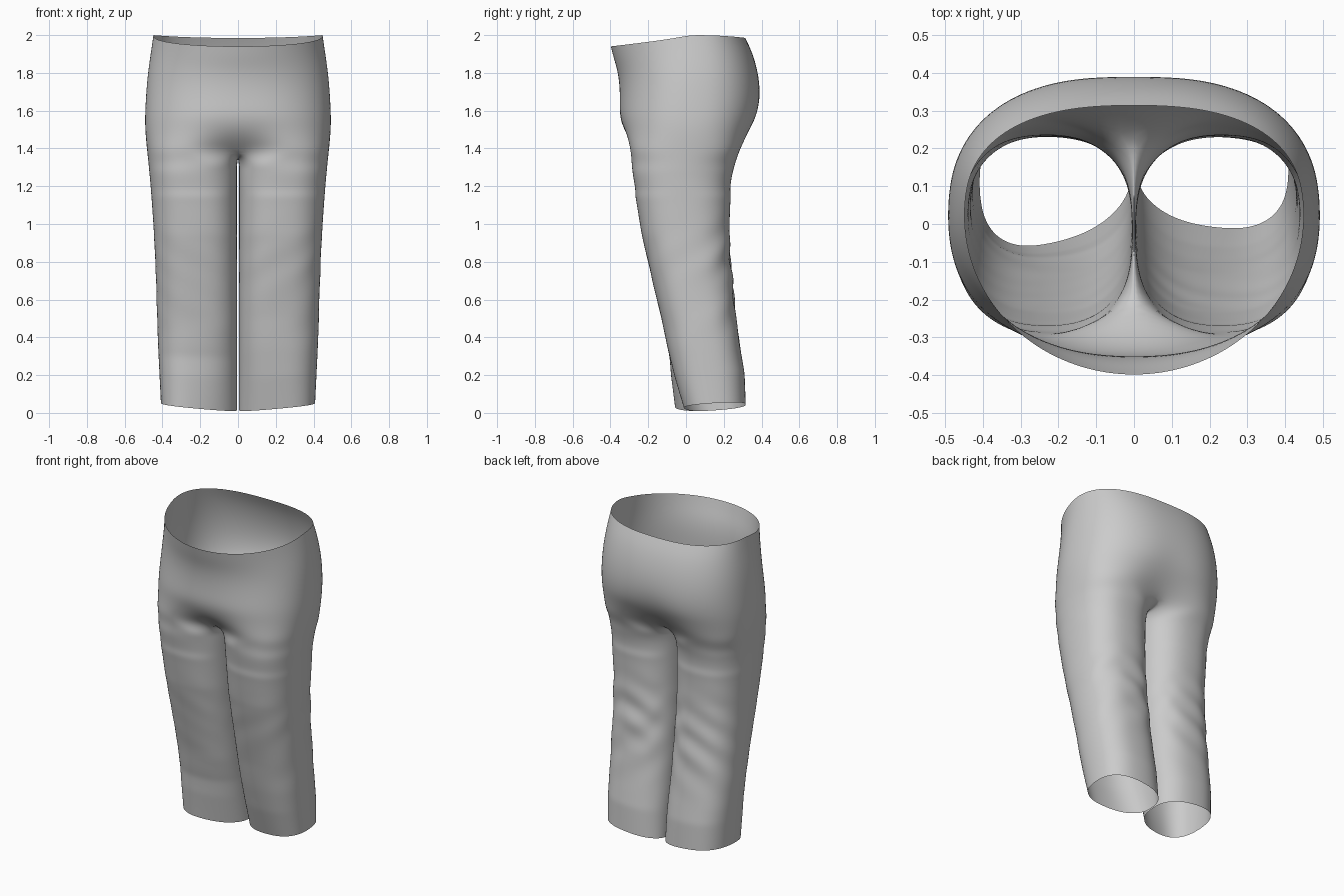
import bpy, bmesh
from math import sin, cos, pi, exp, radians

if "Cube" in bpy.data.objects:
    bpy.data.objects.remove(bpy.data.objects["Cube"])

H = 18   # segments over half of the hip ring
C = 6    # segments across the crotch


def power(v, n):
    return (1 if v >= 0 else -1) * abs(v) ** (2 / n)


def sample(rows, z):
    # linear lookup in a table sorted by falling height
    for a, b in zip(rows, rows[1:]):
        if z >= b[0]:
            k = (a[0] - z) / (a[0] - b[0])
            return [p + (q - p) * k for p, q in zip(a[1:], b[1:])]
    return list(rows[-1][1:])


# hips: height, half width, front y, back y, front dent, back dent, front and back squareness
HIPS = [(2.00, .450, -.400, .315, 0, 0, 2.0, 2.5),
        (1.93, .460, -.385, .348, 0, 0, 2.0, 2.5),
        (1.85, .472, -.364, .373, 0, 0, 2.05, 2.5),
        (1.76, .483, -.353, .390, 0, 0, 2.1, 2.5),
        (1.66, .490, -.351, .396, 0, .01, 2.2, 2.5),
        (1.57, .494, -.353, .384, 0, .04, 2.3, 2.5),
        (1.50, .493, -.345, .362, .04, .09, 2.45, 2.6),
        (1.44, .488, -.338, .338, .16, .18, 2.65, 2.7),
        (1.385, .482, -.330, .312, .34, .28, 2.8, 2.8)]

# legs: height, outer x, front y, back y
LEGS = [(1.32, .477, -.304, .272), (1.24, .468, -.288, .248),
        (1.10, .457, -.262, .236), (.95, .447, -.238, .232),
        (.80, .440, -.203, .238), (.65, .434, -.168, .252),
        (.50, .430, -.132, .267), (.35, .425, -.100, .288),
        (.20, .418, -.062, .312), (.03, .410, -.008, .318)]

bm = bmesh.new()


def hip_ring(row):
    z, w, yf, yb, df, db, nf, nb = row
    fade = max(0, (z - 1.6) / .4)
    ring = []
    for i in range(2 * H):
        t = -pi / 2 + pi * i / H
        s = sin(t)
        reach, d, n = (yf, df, nf) if s < 0 else (yb, db, nb)
        x = w * power(cos(t), n)
        y = .02 + abs(power(s, n)) * (reach - .02) * (1 - d * exp(-(x / .12) ** 2))
        dip = .06 * max(0, -s) ** .8 + .015 * max(0, s) ** 2
        ring.append(bm.verts.new((x, y, z - dip * fade)))
    return ring


def folds(z, t, side):
    # gathered diagonal folds, strongest behind the knee
    behind = max(0, sin(t))
    v = abs(t - pi / 2 + .25 * side)
    a = exp(-((z - .78) / .17) ** 2) * sin(34 * z + 5 * v + side)
    b = exp(-((z - .62) / .20) ** 2) * sin(27 * z - 4.5 * t + 2 * side)
    calm = .3 if cos(t) < -.7 else 1
    return 1 + .032 * (.2 + .8 * behind) * (a + .8 * b) * calm


def leg_ring(z, side):
    xo, yf, yb = sample(LEGS, z)
    low = max(0, 1 - z / .45)
    shear = .022
    if side < 0:                       # this hem hangs further forward
        yf -= .045 * max(0, 1 - z / .30)
        shear = .04
    xc, a = (xo + .002) / 2, (xo - .002) / 2
    yc, b = (yf + yb) / 2, (yb - yf) / 2
    ring = []
    for j in range(H + C):
        if j <= H:
            t = radians(-140 + 280 * j / H)
        else:
            t = radians(140 + 80 * (j - H) / C)
        k = folds(z, t, side)
        cx, sy = power(cos(t), 2.45), power(sin(t), 2.45)
        x = max(.004, xc + a * cx * k)
        y = yc + b * sy * k - low * shear * cx * (1 - sy) / 1.5
        tilt = max(-1, min(1, .8 * cx + .5 * sy))
        ring.append(bm.verts.new((side * x, y, z + low * .025 * tilt)))
    return ring


def bridge(r1, r2):
    n = len(r1)
    for i in range(n):
        bm.faces.new((r1[i], r1[(i + 1) % n], r2[(i + 1) % n], r2[i]))


# seat and waist
rings = [hip_ring(r) for r in HIPS]
for r1, r2 in zip(rings, rings[1:]):
    bridge(r1, r2)
base = rings[-1]

# crotch seam from back to front
back, front = base[H].co, base[0].co
seam = []
for j in range(1, C):
    p = back.lerp(front, j / C)
    p.z -= .03 * sin(pi * j / C)
    seam.append(bm.verts.new(p))

# both legs
STEPS = 38
for side in (1, -1):
    prev = [base[(side * i) % (2 * H)] for i in range(H + 1)] + seam
    for k in range(STEPS + 1):
        ring = leg_ring(1.315 - (1.315 - .033) * k / STEPS, side)
        bridge(prev, ring)
        prev = ring

# ease the join between seat and thighs
join = [v for v in bm.verts if 1.15 < v.co.z < 1.52 and abs(v.co.x) > .03]
for _ in range(4):
    bmesh.ops.smooth_vert(bm, verts=join, factor=.5,
                          use_axis_x=False, use_axis_y=True, use_axis_z=True)

bmesh.ops.recalc_face_normals(bm, faces=bm.faces[:])
mesh = bpy.data.meshes.new("trousers")
bm.to_mesh(mesh)
bm.free()
obj = bpy.data.objects.new("trousers", mesh)
bpy.context.collection.objects.link(obj)
for p in mesh.polygons:
    p.use_smooth = True
mod = obj.modifiers.new("smooth cloth", 'SUBSURF')
mod.levels = mod.render_levels = 2
